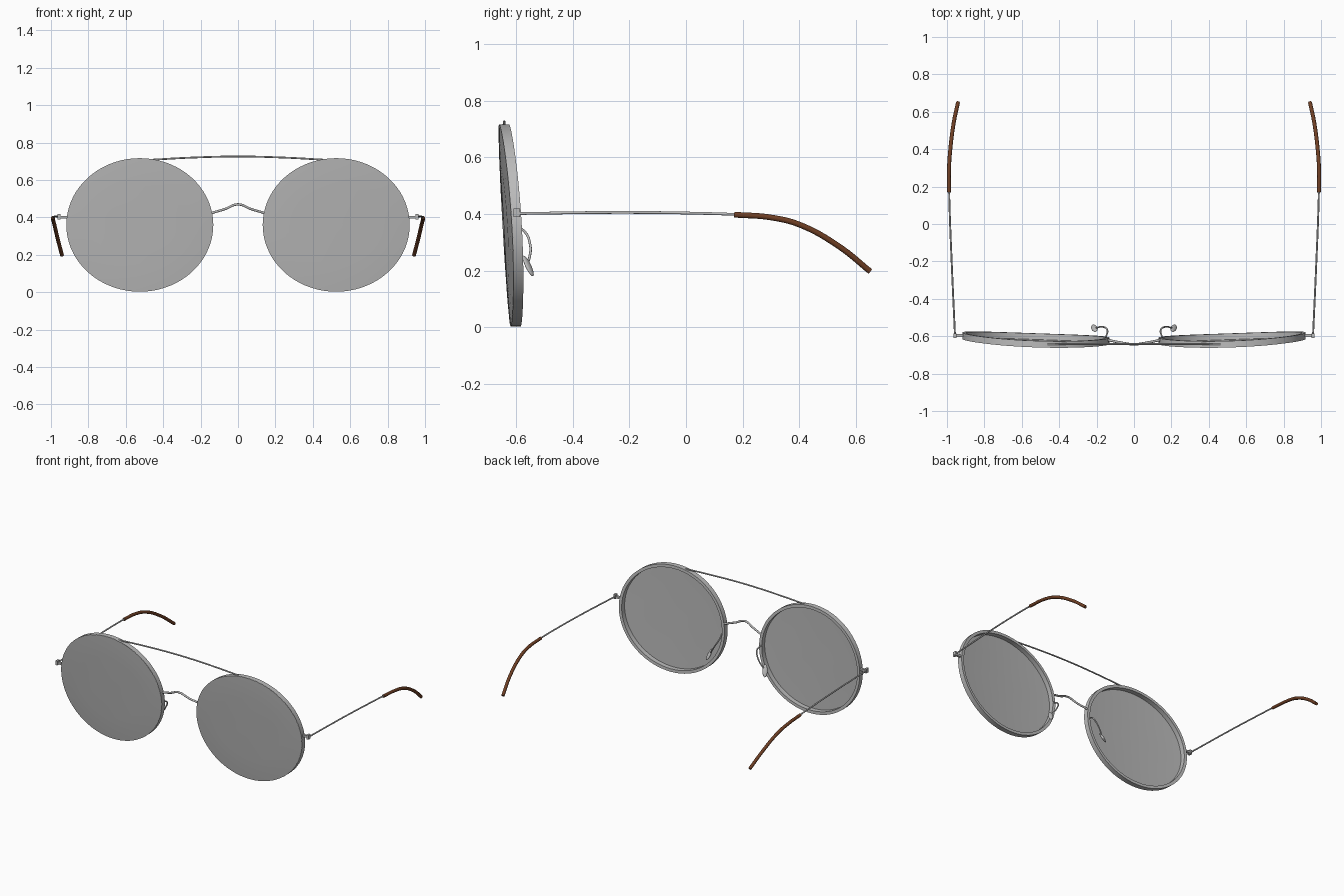
import bpy, bmesh, math
from mathutils import Vector, Matrix

if "Cube" in bpy.data.objects:
    bpy.data.objects.remove(bpy.data.objects["Cube"], do_unlink=True)


def material(name, rgb):
    m = bpy.data.materials.new(name)
    m.use_nodes = True
    m.diffuse_color = (*rgb, 1)
    m.node_tree.nodes["Principled BSDF"].inputs["Base Color"].default_value = (*rgb, 1)
    return m


SILVER = material("silver metal", (0.5, 0.5, 0.5))
LENS = material("grey lens", (0.46, 0.46, 0.46))
BROWN = material("brown tip", (0.16, 0.05, 0.018))
CX, CZ, RX, RZ = 0.525, 0.36, 0.393, 0.357
SEGS = 72


def finish(ob, mat, angle=40):
    ob.data.materials.clear()
    ob.data.materials.append(mat)
    bpy.ops.object.select_all(action='DESELECT')
    ob.select_set(True)
    bpy.context.view_layer.objects.active = ob
    bpy.ops.object.shade_smooth_by_angle(angle=math.radians(angle))
    return ob


def mesh_object(name, bm, mat):
    bmesh.ops.recalc_face_normals(bm, faces=bm.faces)
    me = bpy.data.meshes.new(name)
    bm.to_mesh(me)
    bm.free()
    ob = bpy.data.objects.new(name, me)
    bpy.context.collection.objects.link(ob)
    return finish(ob, mat)


def tube(name, pts, r, mat, side=1):
    cu = bpy.data.curves.new(name, 'CURVE')
    cu.dimensions = '3D'
    cu.bevel_depth, cu.bevel_resolution, cu.resolution_u = r, 3, 8
    cu.use_fill_caps = True
    sp = cu.splines.new('BEZIER')
    sp.bezier_points.add(len(pts) - 1)
    for bp, (x, y, z) in zip(sp.bezier_points, pts):
        bp.co = (x * side, y, z)
        bp.handle_left_type = bp.handle_right_type = 'AUTO'
    ob = bpy.data.objects.new(name, cu)
    bpy.context.collection.objects.link(ob)
    bpy.ops.object.select_all(action='DESELECT')
    ob.select_set(True)
    bpy.context.view_layer.objects.active = ob
    bpy.ops.object.convert(target='MESH')
    return finish(bpy.context.object, mat)


def front_point(side, angle, inset, depth):
    """Point on the tilted, gently wrapped front of the frame."""
    dx = (RX - inset) * math.cos(angle)
    dz = (RZ - inset) * math.sin(angle)
    y = -0.6225 + 0.035 * dx - 0.057 * dz + 0.07 * dx * dx
    return Vector((side * (CX + dx), y + depth, CZ + dz))


def swept(name, side, profile, mat, closed):
    """Sweep (inset, depth) pairs around the oval outline."""
    bm = bmesh.new()
    loops = [[bm.verts.new(front_point(side, 2 * math.pi * i / SEGS, *p)) for i in range(SEGS)]
             for p in profile]
    pairs = list(zip(loops, loops[1:])) + ([(loops[-1], loops[0])] if closed else [])
    for a, b in pairs:
        for i in range(SEGS):
            j = (i + 1) % SEGS
            bm.faces.new((a[i], a[j], b[j], b[i]))
    if not closed:
        for loop, p in ((loops[0], profile[0]), (loops[-1], profile[-1])):
            c = bm.verts.new(front_point(side, 0, RX, p[1]))
            for i in range(SEGS):
                bm.faces.new((loop[i], loop[(i + 1) % SEGS], c))
    return mesh_object(name, bm, mat)


def box(name, centre, size, mat):
    bm = bmesh.new()
    bmesh.ops.create_cube(bm, size=1, matrix=Matrix.Translation(centre) @ Matrix.Diagonal((*size, 1)))
    return mesh_object(name, bm, mat)


def nose_pad(name, side):
    bm = bmesh.new()
    axis = Vector((side * 0.02, 0.032, -0.07))
    turn = axis.to_track_quat('Z', 'X').to_matrix().to_4x4()
    bmesh.ops.create_uvsphere(bm, u_segments=20, v_segments=12, radius=1,
                              matrix=Matrix.Translation((side * 0.212, -0.557, 0.217)) @ turn
                              @ Matrix.Diagonal((0.008, 0.016, 0.041, 1)))
    return mesh_object(name, bm, SILVER)


for side, label in ((1, "left"), (-1, "right")):
    # Rim and lens
    swept(label + "_rim", side, [(0, -0.016), (0, 0.018), (0.02, 0.018), (0.02, -0.016)], SILVER, True)
    swept(label + "_lens", side, [(0.15, -0.021), (0.06, -0.0195), (0.001, -0.017), (0.001, -0.014),
                                  (0.06, -0.0145), (0.15, -0.016)], LENS, False)

    # Hinge
    box(label + "_end_piece", (side * 0.935, -0.597, 0.402), (0.06, 0.016, 0.014), SILVER)
    box(label + "_hinge", (side * 0.957, -0.598, 0.404), (0.014, 0.024, 0.03), SILVER)

    # Temple arm and tip
    tube(label + "_temple", [(0.957, -0.6, 0.402), (0.975, -0.2, 0.406), (0.986, 0.08, 0.402),
                             (0.989, 0.2, 0.398)], 0.005, SILVER, side)
    tube(label + "_temple_tip", [(0.989, 0.17, 0.398), (0.989, 0.3, 0.388), (0.982, 0.4, 0.363),
                                 (0.964, 0.54, 0.286), (0.941, 0.65, 0.198)], 0.0105, BROWN, side)

    # Nose pad and its wire
    tube(label + "_pad_arm", [(0.15, -0.605, 0.358), (0.142, -0.57, 0.338), (0.165, -0.55, 0.29),
                              (0.19, -0.552, 0.25), (0.208, -0.56, 0.225)], 0.0045, SILVER, side)
    nose_pad(label + "_nose_pad", side)

# Bridge and brow bar
tube("bridge", [(-0.14, -0.62, 0.424), (-0.07, -0.634, 0.445), (0, -0.643, 0.47),
                (0.07, -0.634, 0.445), (0.14, -0.62, 0.424)], 0.0065, SILVER)
tube("brow_bar", [(-0.47, -0.643, 0.708), (-0.25, -0.642, 0.72), (0, -0.642, 0.726),
                  (0.25, -0.642, 0.72), (0.47, -0.643, 0.708)], 0.005, SILVER)
